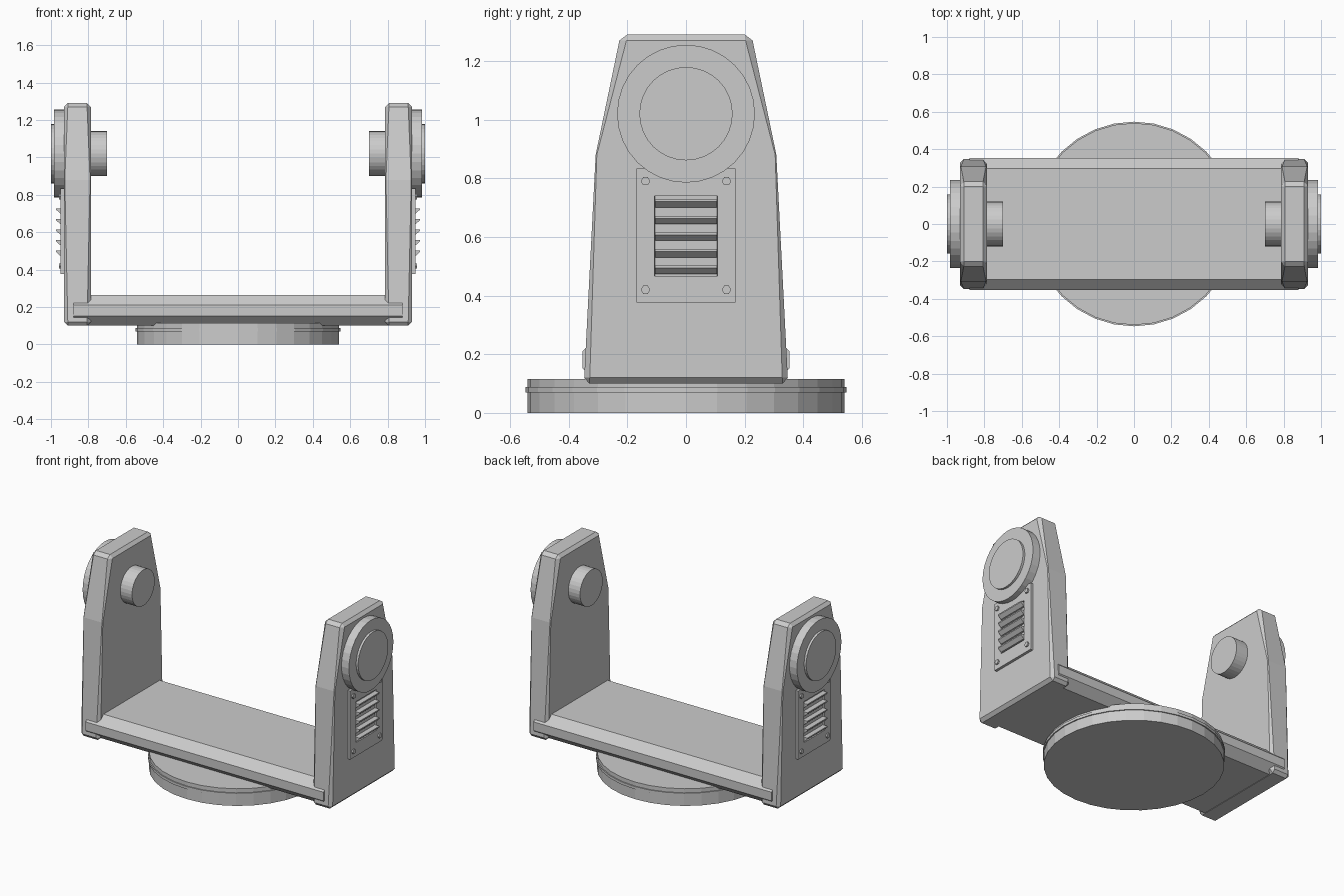
import bpy, bmesh, math
from mathutils import Matrix, Vector

cube = bpy.data.objects.get("Cube")
if cube:
    bpy.data.objects.remove(cube, do_unlink=True)

grey = bpy.data.materials.new("plain_grey")
grey.use_nodes = True
COLOUR = (0.6, 0.6, 0.6, 1)
grey.diffuse_color = COLOUR
grey.node_tree.nodes["Principled BSDF"].inputs["Base Color"].default_value = COLOUR


def finish(name, bm, mirror=False, bevel=0):
    bmesh.ops.recalc_face_normals(bm, faces=bm.faces)
    mesh = bpy.data.meshes.new(name)
    bm.to_mesh(mesh)
    bm.free()
    mesh.materials.append(grey)
    obj = bpy.data.objects.new(name, mesh)
    bpy.context.collection.objects.link(obj)
    if bevel:
        mod = obj.modifiers.new("edge_bevel", 'BEVEL')
        mod.width, mod.segments = bevel, 1
    if mirror:
        obj.modifiers.new("other_side", 'MIRROR').use_axis[0] = True
    return obj


def prism(bm, profile, x0, x1):
    """Extrude a (y, z) profile along x."""
    face = bm.faces.new([bm.verts.new((x0, y, z)) for y, z in profile])
    new = bmesh.ops.extrude_face_region(bm, geom=[face])["geom"]
    verts = [v for v in new if isinstance(v, bmesh.types.BMVert)]
    bmesh.ops.translate(bm, verts=verts, vec=(x1 - x0, 0, 0))


def cylinder(bm, radius, a, b, axis, y=0, z=0, sides=32):
    """Cylinder from a to b along x or z."""
    turn = Matrix.Rotation(math.pi / 2, 4, 'Y') if axis == 'x' else Matrix()
    mid = (a + b) / 2
    centre = Vector((mid, y, z)) if axis == 'x' else Vector((0, 0, mid))
    bmesh.ops.create_cone(bm, cap_ends=True, segments=sides, radius1=radius,
                          radius2=radius, depth=b - a,
                          matrix=Matrix.Translation(centre) @ turn)


def both(half):
    """Close a half outline by reflecting it in y."""
    return half + [(-y, z) for y, z in reversed(half)]


# Turntable with a thin raised rim
bm = bmesh.new()
cylinder(bm, 0.54, 0, 0.115, 'z')
finish("turntable", bm)
bm = bmesh.new()
cylinder(bm, 0.547, 0.07, 0.088, 'z')
finish("turntable_rim", bm)

# Cross beam with chamfered long edges
bm = bmesh.new()
prism(bm, both([(0.30, 0.102), (0.353, 0.152), (0.353, 0.21), (0.297, 0.265)]), -0.88, 0.88)
finish("cross_beam", bm)

# Tapered upright arms, with a chamfer that fades out at the shoulder
bm = bmesh.new()
rim = [(0.33, 0.10, 0.02), (0.347, 0.12, 0.02), (0.308, 0.88, 0.004),
       (0.227, 1.27, 0.02), (0.2, 1.29, 0.02)]
flat = [(0.328, 0.12, 0), (0.304, 0.88, 0), (0.203, 1.27, 0)]
for y, z, inset in rim + flat:
    for x in (0.787 + inset, 0.93 - inset):
        for side in (-1, 1):
            bm.verts.new((x, side * y, z))
bmesh.ops.convex_hull(bm, input=bm.verts)
bmesh.ops.dissolve_limit(bm, angle_limit=0.01, verts=bm.verts, edges=bm.edges)
finish("upright_arm", bm, mirror=True)

# Pivot: outer flange, raised cap and inner pin
for name, radius, x0, x1 in (("pivot_flange", 0.235, 0.92, 0.985),
                             ("pivot_cap", 0.159, 0.98, 1.0),
                             ("pivot_pin", 0.12, 0.70, 0.80)):
    bm = bmesh.new()
    cylinder(bm, radius, x0, x1, 'x', z=1.02)
    finish(name, bm, mirror=True)

# Vent panel with a recessed opening
bm = bmesh.new()
prism(bm, both([(0.168, 0.376), (0.168, 0.834)]), 0.92, 0.948)
bm.normal_update()
bmesh.ops.recalc_face_normals(bm, faces=bm.faces)
front = max(bm.faces, key=lambda f: f.calc_center_median().x)
bmesh.ops.inset_region(bm, faces=[front], thickness=0.008, depth=0)
for v in front.verts:
    v.co.y *= 0.168 / 0.16
for edge in front.edges:
    for v in edge.verts:
        v.co.x = 0.948
bmesh.ops.inset_region(bm, faces=[front], thickness=0.05, depth=0)
for v in front.verts:
    v.co.y = math.copysign(0.107, v.co.y)
    v.co.z = 0.74 if v.co.z > 0.6 else 0.466
bmesh.ops.inset_region(bm, faces=[front], thickness=0.001, depth=-0.01)
finish("vent_panel", bm, mirror=True)

# Sloping louvres
bm = bmesh.new()
for i in range(5):
    z = 0.70 - 0.0565 * i
    section = [(0.935, z), (0.95, z), (0.972, z + 0.02), (0.972, z + 0.028), (0.935, z + 0.028)]
    rows = [[bm.verts.new((x, y, h)) for x, h in section] for y in (-0.106, 0.106)]
    bm.faces.new(rows[0])
    bm.faces.new(rows[1])
    for k in range(5):
        n = (k + 1) % 5
        bm.faces.new((rows[0][k], rows[0][n], rows[1][n], rows[1][k]))
finish("vent_louvres", bm, mirror=True)

# Hexagonal corner bolts
bm = bmesh.new()
for y in (-0.138, 0.138):
    for z in (0.42, 0.79):
        cylinder(bm, 0.016, 0.94, 0.958, 'x', y, z, 6)
finish("panel_bolts", bm, mirror=True)
